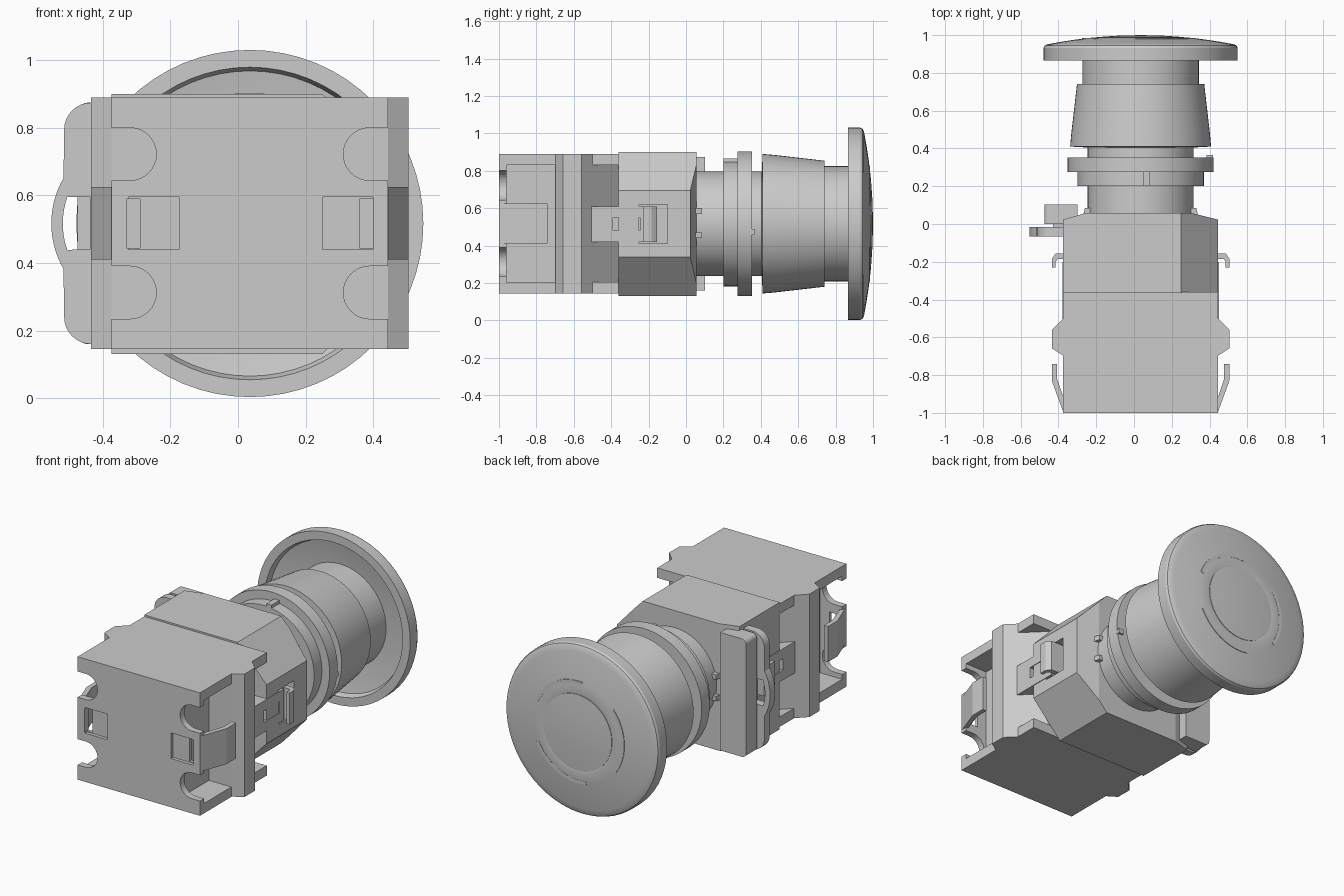
import bpy, bmesh, math
from mathutils import Matrix

if "Cube" in bpy.data.objects:
    bpy.data.objects.remove(bpy.data.objects["Cube"])

CX, CZ = 0.035, 0.517          # button axis, running along y


def finish(name, bm, smooth=False):
    bmesh.ops.remove_doubles(bm, verts=bm.verts, dist=1e-5)
    bmesh.ops.recalc_face_normals(bm, faces=bm.faces)
    me = bpy.data.meshes.new(name)
    bm.to_mesh(me)
    bm.free()
    ob = bpy.data.objects.new(name, me)
    bpy.context.collection.objects.link(ob)
    if smooth:
        bpy.ops.object.select_all(action='DESELECT')
        ob.select_set(True)
        bpy.context.view_layer.objects.active = ob
        bpy.ops.object.shade_smooth_by_angle(angle=math.radians(25))
    return ob


def prism(name, pts, axis, a, b):
    """Extrude a 2D outline from a to b along an axis ('y': xz outline, 'z': xy outline)."""
    bm = bmesh.new()
    place = (lambda p, t: (p[0], t, p[1])) if axis == 'y' else (lambda p, t: (p[0], p[1], t))
    face = bm.faces.new([bm.verts.new(place(p, a)) for p in pts])
    ext = bmesh.ops.extrude_face_region(bm, geom=[face])
    vec = (0, b - a, 0) if axis == 'y' else (0, 0, b - a)
    bmesh.ops.translate(bm, vec=vec, verts=[v for v in ext['geom'] if isinstance(v, bmesh.types.BMVert)])
    return finish(name, bm)


def box(name, x, y, z):
    return prism(name, [(x[0], y[0]), (x[1], y[0]), (x[1], y[1]), (x[0], y[1])], 'z', *z)


def lathe(name, profile, steps=64):
    """Spin a (radius, y) profile round the button axis."""
    bm = bmesh.new()
    vs = [bm.verts.new((CX + r, y, CZ)) for r, y in profile]
    es = [bm.edges.new(p) for p in zip(vs, vs[1:])]
    bmesh.ops.spin(bm, geom=vs + es, cent=(CX, 0, CZ), axis=(0, 1, 0),
                   angle=math.tau, steps=steps, use_duplicate=False)
    return finish(name, bm, True)


def boolean(ob, cutters, op='DIFFERENCE'):
    bpy.context.view_layer.objects.active = ob
    for c in cutters:
        m = ob.modifiers.new('cut', 'BOOLEAN')
        m.operation, m.solver, m.object = op, 'EXACT', c
        bpy.ops.object.modifier_apply(modifier=m.name)
        bpy.data.objects.remove(c)


def arc(cx, cz, r, a0, a1, n=12):
    return [(cx + r * math.cos(math.radians(a0 + (a1 - a0) * i / n)),
             cz + r * math.sin(math.radians(a0 + (a1 - a0) * i / n))) for i in range(n + 1)]


def side(pts, s):
    """Mirror (distance from axis, y) points to the left (-1) or right (+1)."""
    return [(CX + s * d, y) for d, y in pts]


# mushroom head: shallow dome, raised centre disc, hollow underside
def dome(r):
    return 1.0 - 0.2 * r * r


head = [(0, 1.0), (0.12, dome(0.12)), (0.23, dome(0.23)), (0.23, dome(0.23) - 0.003)]
head += [(r, dome(r)) for r in (0.24, 0.3, 0.36, 0.42, 0.47, 0.495)]
head += [(0.508, 0.944), (0.514, 0.932), (0.514, 0.865), (0.463, 0.865), (0.452, 0.9), (0.3, 0.93), (0, 0.93)]
lathe('mushroom_head', head)

# curved turn markers on the dome
for i in range(3):
    a = 20 + 120 * i
    prism(f'turn_marker_{i}', arc(CX, CZ, 0.31, a, a + 75) + arc(CX, CZ, 0.29, a + 75, a), 'y', 0.96, 0.9843)

# neck, flared bezel, panel nut and threaded barrel
for name, prof in {
    'button_neck': [(0, 0.94), (0.308, 0.94), (0.308, 0.73), (0, 0.73)],
    'flared_bezel': [(0, 0.74), (0.337, 0.74), (0.368, 0.47), (0.373, 0.41), (0.28, 0.405), (0, 0.405)],
    'threaded_barrel': [(0, 0.45), (0.28, 0.45), (0.28, 0.03), (0, 0.03)],
    'sealing_ring': [(0, 0.352), (0.387, 0.352), (0.387, 0.275), (0, 0.275)],
    'panel_washer': [(0, 0.28), (0.335, 0.28), (0.335, 0.2), (0, 0.2)],
}.items():
    lathe(name, prof)
box('washer_key', (0.05, 0.085), (0.2, 0.276), (0.8, 0.867))
box('ring_key', (0.385, 0.418), (0.34, 0.365), (0.46, 0.49))
for i, z in enumerate((0.44, 0.57)):
    for s, n in ((-1, 'left'), (1, 'right')):
        prism(f'barrel_catch_{n}_{i}', side([(0.25, 0.04), (0.305, 0.04), (0.295, 0.085), (0.25, 0.085)], s),
              'z', z, z + 0.03)

# mounting housing: chamfered on the right, front edges tapered
housing = prism('mounting_housing', [(-0.375, 0.13), (0.25, 0.13), (0.445, 0.338), (0.445, 0.695),
                                     (0.25, 0.9), (-0.375, 0.9)], 'y', -0.362, 0.2)
boolean(housing, [prism('taper', [(-0.5, -0.5), (0.6, -0.5), (0.6, -0.015), (0.445, 0.023), (0.31, 0.057),
                                  (-0.26, 0.057), (-0.375, 0.023), (-0.5, -0.015)], 'z', 0, 1)], 'INTERSECT')
boolean(housing, [prism('pocket', side([(0.35, -0.25), (0.5, -0.25), (0.5, -0.1), (0.35, -0.1)], s),
                        'z', 0.41, 0.62) for s in (-1, 1)])

# contact block with side flanges
half = [(0.41, -1), (0.41, -0.697), (0.47, -0.658), (0.47, -0.56), (0.41, -0.5), (0.41, -0.36)]
block = prism('contact_block', side(half, 1) + side(half[::-1], -1), 'z', 0.145, 0.89)
cuts = []
for s in (-1, 1):
    # wire chamber, sloped front recess
    cuts.append(prism('chamber', side([(0.26, -0.96), (0.6, -0.96), (0.6, -0.7), (0.26, -0.7)], s), 'z', 0.205, 0.83))
    cuts.append(prism('slope', side([(0.412, -0.502), (0.26, -0.35), (0.26, -0.3), (0.6, -0.3), (0.6, -0.502)], s),
                      'z', 0.205, 0.83))
    # round-ended terminal openings in the back plate
    for z in (0.3125, 0.7225):
        slot = [(CX + s * (0.355 - p), q) for p, q in arc(0, z, 0.078, -90, 90, 16)]
        edge = CX + s * 0.6
        cuts.append(prism('terminal', slot + [(edge, z + 0.078), (edge, z - 0.078)], 'y', -1.1, -0.94))
# release windows
for x0, x1, h0, h1 in ((-0.325, -0.175, -0.33, -0.29), (0.25, 0.4, 0.36, 0.402)):
    cuts.append(box('window', (x0, x1), (-1.1, -0.98), (0.44, 0.595)))
    cuts.append(box('window_hole', (h0, h1), (-1.1, -0.9), (0.445, 0.59)))
boolean(block, cuts)

# mirrored spring clips, latch tabs and hooks
for s, n in ((-1, 'left'), (1, 'right')):
    prism(f'spring_clip_{n}', side([(0.408, -1), (0.47, -0.83), (0.47, -0.74), (0.442, -0.74), (0.442, -0.82),
                                    (0.395, -0.96), (0.38, -0.985)], s), 'z', 0.41, 0.625)
    tab = prism(f'latch_tab_{n}', side([(0.25, -0.51), (0.414, -0.51), (0.414, -0.2), (0.25, -0.2)], s),
                'z', 0.42, 0.61)
    slot = [prism('tab_slot', side([(0.36, -0.39), (0.5, -0.39), (0.5, -0.245), (0.36, -0.245)], s), 'z', 0.48, 0.55)]
    boolean(tab, slot)
    prism(f'latch_hook_{n}', side([(0.34, -0.155), (0.45, -0.155), (0.47, -0.185), (0.47, -0.23), (0.45, -0.23),
                                   (0.45, -0.2), (0.44, -0.185), (0.34, -0.185)], s), 'z', 0.42, 0.61)

# locking lever on the left: finger plate with loop, and front bar
r = 0.08
outline = [(-0.37, 0.875)] + arc(-0.515 + r, 0.875 - r, r, 90, 180, 8)
outline += arc(-0.283, CZ, 0.27, 150, 210, 14) + arc(-0.515 + r, 0.16 + r, r, 180, 270, 8) + [(-0.37, 0.16)]
plate = prism('locking_lever_plate', outline, 'y', -0.065, -0.015)
boolean(plate, [prism('loop_hole', [(-0.438, 0.595)] + arc(-0.283, CZ, 0.236, 160.7, 199.3, 8) + [(-0.438, 0.44)],
                      'y', -0.2, 0.1)])
bar = [(-0.3, 0.875)] + arc(-0.445, 0.845, 0.03, 90, 180, 6) + arc(-0.445, 0.19, 0.03, 180, 270, 6) + [(-0.3, 0.16)]
prism('locking_lever_bar', bar, 'y', 0.0, 0.102)
for i, z in enumerate((0.24, 0.68)):
    box(f'lever_link_{i}', (-0.43, -0.36), (-0.03, 0.02), (z, z + 0.11))
